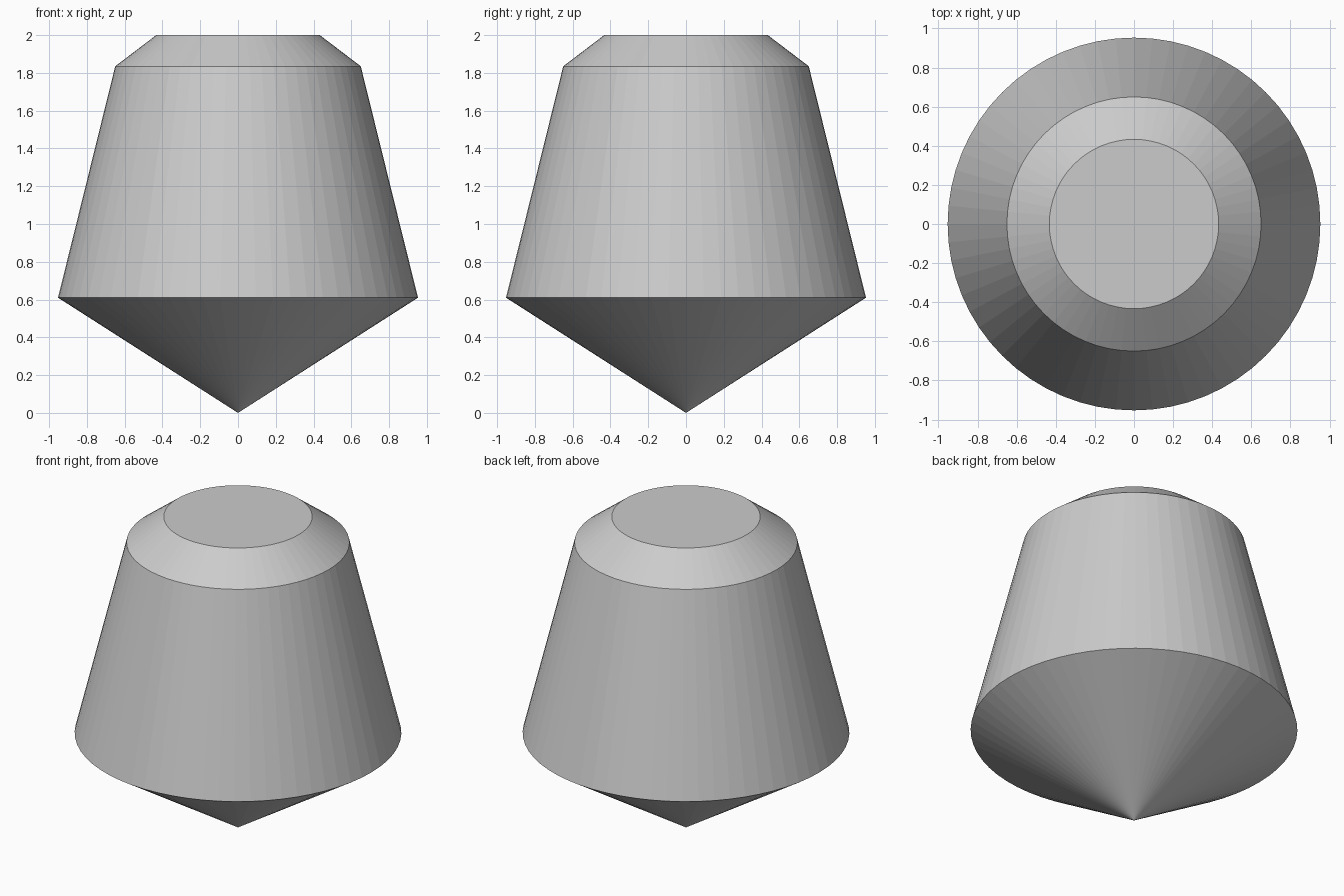
import bpy
import bmesh
from math import cos, sin, tau

SIDES = 64

old = bpy.data.objects.get("Cube")
if old:
    bpy.data.objects.remove(old, do_unlink=True)

# Plain grey material
grey = bpy.data.materials.new("light_grey")
grey.use_nodes = True
colour = (0.6, 0.6, 0.6, 1)
grey.diffuse_color = colour
grey.node_tree.nodes["Principled BSDF"].inputs["Base Color"].default_value = colour

# Turned body: pointed base, tapered wall, chamfered shoulder, flat top
profile = [(0.953, 0.61), (0.65, 1.835), (0.433, 2.0)]
bm = bmesh.new()
rings = [[bm.verts.new((r * cos(tau * i / SIDES), r * sin(tau * i / SIDES), z))
          for i in range(SIDES)] for r, z in profile]
tip = bm.verts.new((0, 0, 0))
for i in range(SIDES):
    j = (i + 1) % SIDES
    bm.faces.new((tip, rings[0][j], rings[0][i]))
    for low, high in zip(rings, rings[1:]):
        bm.faces.new((low[i], low[j], high[j], high[i]))
bm.faces.new(rings[-1])

mesh = bpy.data.meshes.new("tapered_body")
bm.to_mesh(mesh)
bm.free()
mesh.materials.append(grey)
body = bpy.data.objects.new("tapered_body", mesh)
bpy.context.collection.objects.link(body)
